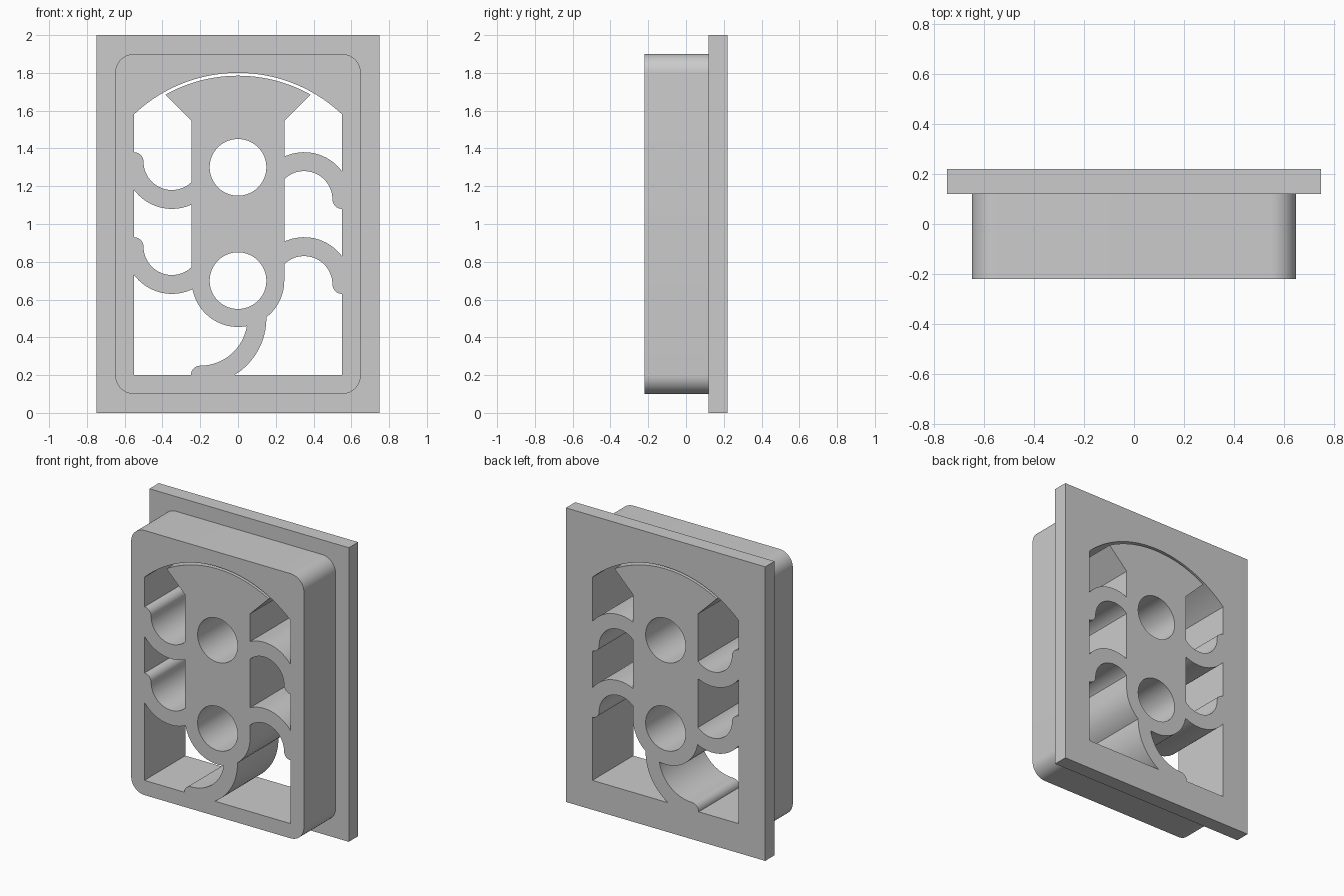
import bpy, bmesh
from math import sin, cos, radians, degrees, asin, acos

if "Cube" in bpy.data.objects:
    bpy.data.objects.remove(bpy.data.objects["Cube"])

grey = bpy.data.materials.new("light grey")
grey.diffuse_color = (0.6, 0.6, 0.6, 1)
grey.use_nodes = True
grey.node_tree.nodes["Principled BSDF"].inputs["Base Color"].default_value = grey.diffuse_color


def arc(cx, cz, r, a0, a1, n=24):
    """Points along an arc, angles in degrees."""
    angles = [radians(a0 + (a1 - a0) * i / n) for i in range(n + 1)]
    return [(cx + r * cos(a), cz + r * sin(a)) for a in angles]


def circle(cx, cz, r, n=72):
    return arc(cx, cz, r, 0, 360, n)[:-1]


def prism(name, pts, y0, y1):
    """Extrude an x/z outline from y0 to y1."""
    bm = bmesh.new()
    face = bm.faces.new([bm.verts.new((x, y0, z)) for x, z in pts])
    ext = bmesh.ops.extrude_face_region(bm, geom=[face])
    moved = [v for v in ext["geom"] if isinstance(v, bmesh.types.BMVert)]
    bmesh.ops.translate(bm, verts=moved, vec=(0, y1 - y0, 0))
    bmesh.ops.recalc_face_normals(bm, faces=bm.faces[:])
    mesh = bpy.data.meshes.new(name)
    bm.to_mesh(mesh)
    bm.free()
    mesh.materials.append(grey)
    ob = bpy.data.objects.new(name, mesh)
    bpy.context.collection.objects.link(ob)
    return ob


def combine(target, tool, operation):
    """Apply an exact boolean and remove the tool."""
    bpy.context.view_layer.objects.active = target
    mod = target.modifiers.new("bool", 'BOOLEAN')
    mod.operation, mod.solver, mod.object = operation, 'EXACT', tool
    bpy.ops.object.modifier_apply(modifier=mod.name)
    bpy.data.objects.remove(tool)


# Rectangular flange and round-cornered body
FRONT, STEP, BACK = -0.22, 0.12, 0.22
frame = prism("frame", [(-.75, 0), (.75, 0), (.75, 2), (-.75, 2)], STEP, BACK)
corners = [(.55, 1.8, 0), (-.55, 1.8, 90), (-.55, .2, 180), (.55, .2, 270)]
outline = [p for x, z, a in corners for p in arc(x, z, 0.1, a, a + 90, 12)]
combine(frame, prism("body", outline, FRONT, STEP + 0.05), 'UNION')

# Arched opening
side = degrees(acos(0.55 / 0.8))
opening = prism("opening", [(-.55, .2), (.55, .2)]
                + arc(0, 1, 0.8, side, 180 - side, 48), -0.5, 0.5)

# Central post: flared curved head, straight sides, round foot
flare = degrees(asin(0.385 / 0.785))
post = (arc(0, 1, 0.785, 90 - flare, 90 + flare, 36) + [(-.245, 1.545)]
        + arc(0, 0.7, 0.245, 180, 360, 48) + [(.245, 1.545)])
solids = [prism("post", post, -0.6, 0.6)]

# Curved spring arms, left ones being the right ones turned half a circle
for drop in (0, 0.45):
    z = 1.13 - drop
    arm = (arc(.35, z, .25, 150, 0, 36) + arc(.55, z, .05, 0, -180, 20)[1:]
           + arc(.35, z, .15, 0, 150, 36)[1:])
    mid = 1.23 - drop
    turned = [(-x, 2 * mid - zz) for x, zz in arm]
    solids += [prism("right_arm", arm, -0.6, 0.6),
               prism("left_arm", turned, -0.6, 0.6)]

# Curved tail under the post, with rounded ends
tail = (arc(-.2, .5, .35, -90, 0, 32) + arc(.1, .5, .05, 0, 180, 16)[1:]
        + arc(-.2, .5, .25, 0, -90, 32)[1:]
        + arc(-.2, .2, .05, 90, 270, 16)[1:-1])
solids.append(prism("tail", tail, -0.6, 0.6))

# Leave the solid parts standing inside the opening, then drill the post
for solid in solids:
    combine(opening, solid, 'DIFFERENCE')
combine(frame, opening, 'DIFFERENCE')
for z in (0.7, 1.3):
    combine(frame, prism("hole", circle(0, z, 0.15), -0.5, 0.5), 'DIFFERENCE')

bpy.context.view_layer.objects.active = frame
frame.select_set(True)
bpy.ops.object.shade_smooth_by_angle(angle=radians(30))
